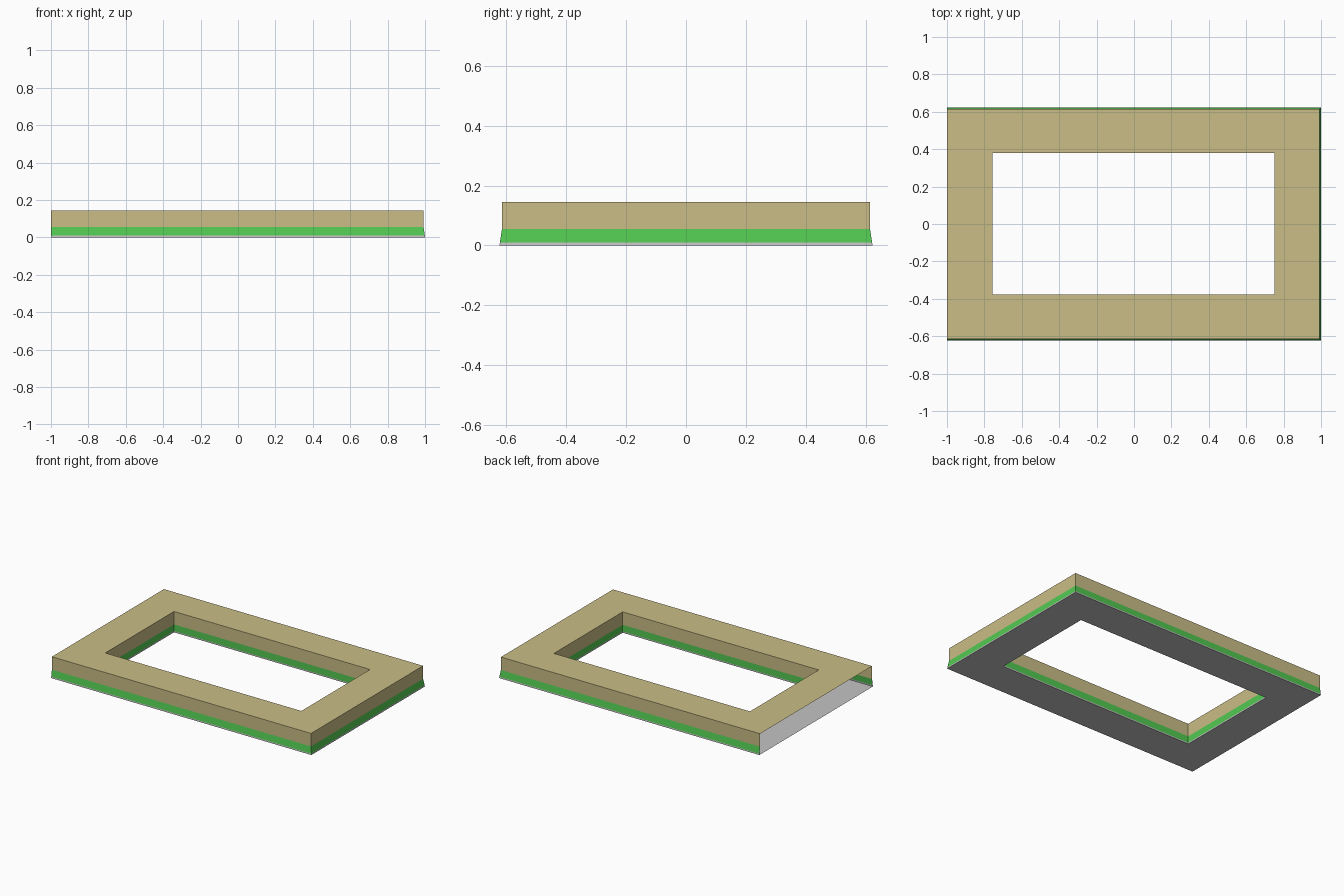
import bpy
import bmesh

if "Cube" in bpy.data.objects:
    bpy.data.objects.remove(bpy.data.objects["Cube"])


def srgb(hexcode):
    vals = [int(hexcode[i:i + 2], 16) / 255 for i in (0, 2, 4)]
    return [v / 12.92 if v <= 0.04045 else ((v + 0.055) / 1.055) ** 2.4 for v in vals] + [1.0]


def material(name, hexcode):
    m = bpy.data.materials.new(name)
    m.diffuse_color = srgb(hexcode)
    m.use_nodes = True
    m.node_tree.nodes["Principled BSDF"].inputs["Base Color"].default_value = m.diffuse_color
    return m


mats = [material("pale_grey", "C4C4C4"),
        material("grass_green", "53C951"),
        material("sand_tan", "CABD86")]

# Heights of the colour bands, with the flare of the outer wall at each one
LEVELS = [(0.0, 0.0), (0.009, 0.001), (0.055, 0.008), (0.145, 0.008)]
HX, HY = 1.0, 0.623

bm = bmesh.new()


def ring(x0, x1, y0, y1, z):
    return [bm.verts.new((x, y, z)) for x, y in ((x0, y0), (x1, y0), (x1, y1), (x0, y1))]


outer = [ring(-HX, HX - d, -HY + d, HY - d, z) for z, d in LEVELS]
inner = [ring(-0.757, 0.75, -0.376, 0.379, z) for z, d in LEVELS]

# Walls: the outer one is open at the left end, the inner one is closed
for band in range(3):
    lo, hi = outer[band], outer[band + 1]
    for i in range(3):
        bm.faces.new((lo[i], lo[i + 1], hi[i + 1], hi[i])).material_index = band
    lo, hi = inner[band], inner[band + 1]
    for i in range(4):
        j = (i + 1) % 4
        bm.faces.new((lo[j], lo[i], hi[i], hi[j])).material_index = band

# Flat top and underside
for i in range(4):
    j = (i + 1) % 4
    bm.faces.new((outer[3][i], outer[3][j], inner[3][j], inner[3][i])).material_index = 2
    bm.faces.new((outer[0][j], outer[0][i], inner[0][i], inner[0][j])).material_index = 0

mesh = bpy.data.meshes.new("rectangular_frame")
bm.to_mesh(mesh)
bm.free()
for m in mats:
    mesh.materials.append(m)
obj = bpy.data.objects.new("rectangular_frame", mesh)
bpy.context.collection.objects.link(obj)
